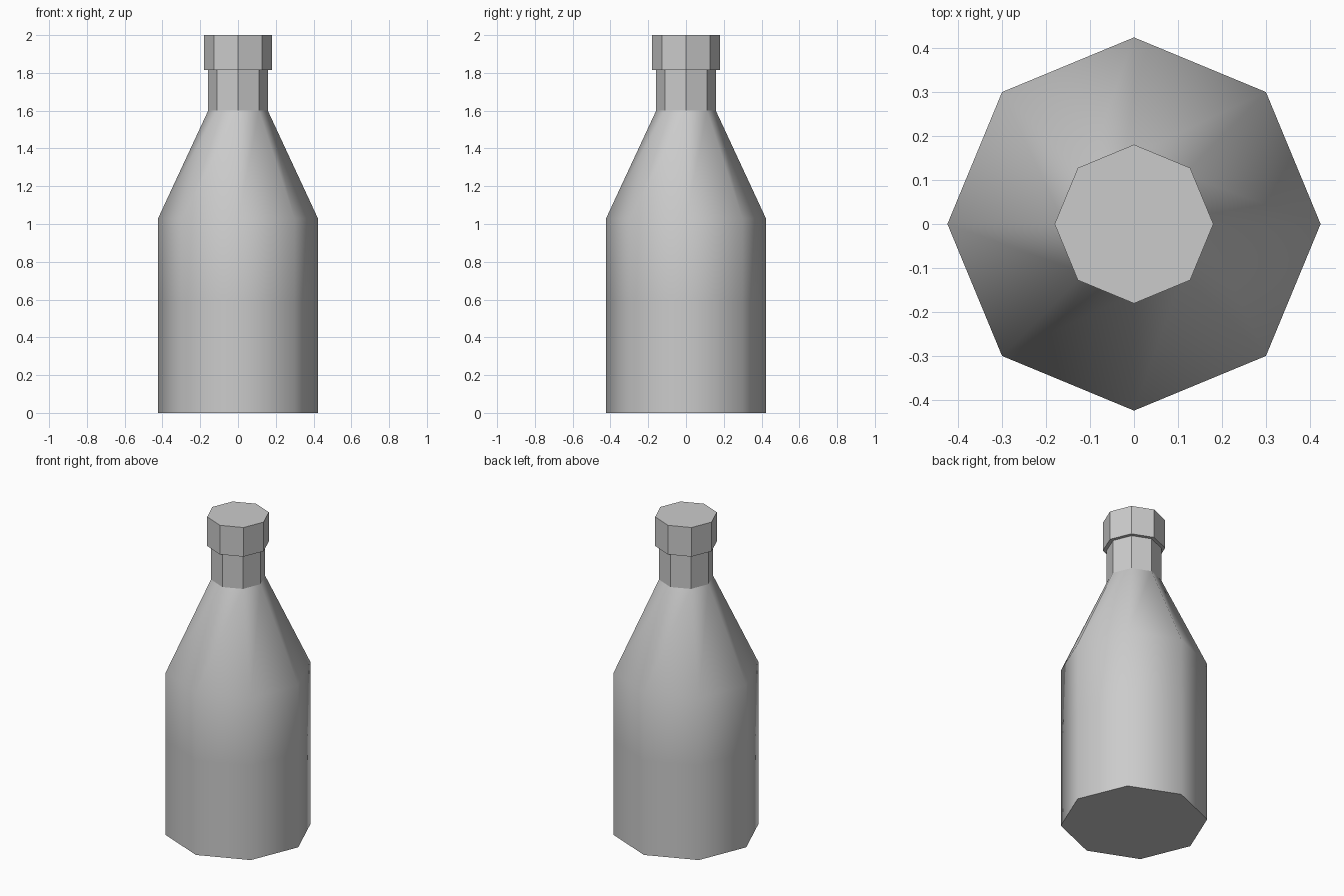
import bpy
import bmesh
from math import cos, sin, tau

old = bpy.data.objects.get("Cube")
if old:
    bpy.data.objects.remove(old, do_unlink=True)

SIDES = 8

grey = bpy.data.materials.new("plain_grey")
grey.use_nodes = True
grey.diffuse_color = (0.6, 0.6, 0.6, 1)
grey.node_tree.nodes["Principled BSDF"].inputs["Base Color"].default_value = (0.6, 0.6, 0.6, 1)


def lathe(name, profile, smooth):
    """Turn (radius, height) rings into a closed octagonal part."""
    bm = bmesh.new()
    rings = [[bm.verts.new((r * cos(tau * i / SIDES), r * sin(tau * i / SIDES), z))
              for i in range(SIDES)] for r, z in profile]
    for low, high in zip(rings, rings[1:]):
        for i in range(SIDES):
            j = (i + 1) % SIDES
            face = bm.faces.new((low[i], low[j], high[j], high[i]))
            face.smooth = smooth
    # Flat end caps with crisp rims
    for cap in (bm.faces.new(rings[0][::-1]), bm.faces.new(rings[-1])):
        for edge in cap.edges:
            edge.smooth = False
    mesh = bpy.data.meshes.new(name)
    bm.to_mesh(mesh)
    bm.free()
    mesh.materials.append(grey)
    obj = bpy.data.objects.new(name, mesh)
    bpy.context.collection.objects.link(obj)
    return obj


# Smooth body and tapering shoulder
lathe("bottle_body", [(0.423, 0), (0.423, 0.6), (0.423, 1.03), (0.158, 1.6)], True)
# Faceted neck
lathe("bottle_neck", [(0.158, 1.6), (0.158, 1.815)], False)
# Faceted cap
lathe("bottle_cap", [(0.18, 1.815), (0.18, 2.0)], False)
